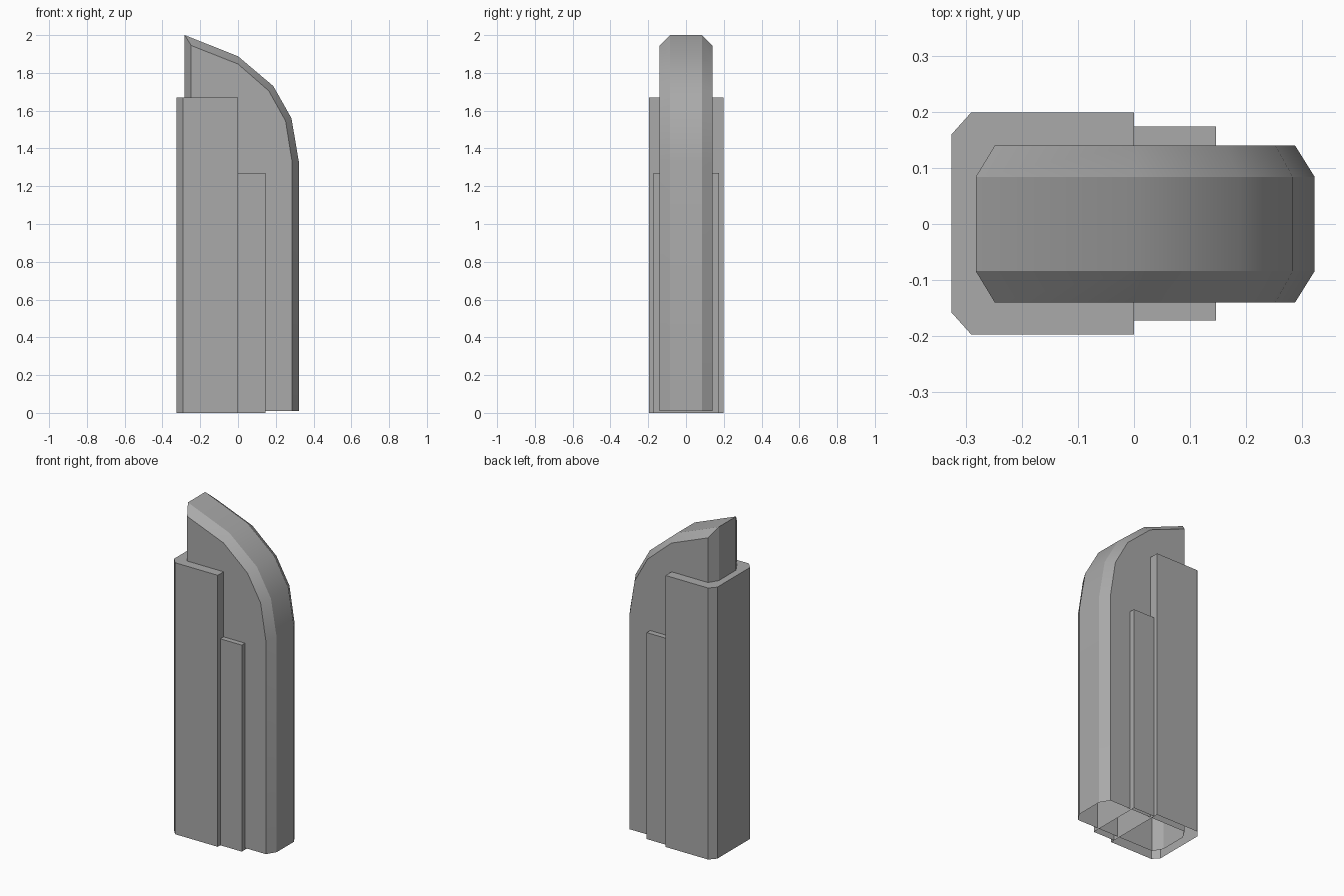
import bpy, bmesh, math

old = bpy.data.objects.get("Cube")
if old:
    bpy.data.objects.remove(old, do_unlink=True)

grey = bpy.data.materials.new("plain_grey")
grey.use_nodes = True
colour = (0.4, 0.4, 0.4, 1)
grey.diffuse_color = colour
grey.node_tree.nodes["Principled BSDF"].inputs["Base Color"].default_value = colour


def finish(name, bm):
    bmesh.ops.recalc_face_normals(bm, faces=bm.faces)
    mesh = bpy.data.meshes.new(name)
    bm.to_mesh(mesh)
    bm.free()
    mesh.materials.append(grey)
    ob = bpy.data.objects.new(name, mesh)
    bpy.context.collection.objects.link(ob)
    return ob


def open_prism(name, outline, height):
    """Walls and roof over a plan outline, open underneath."""
    bm = bmesh.new()
    low = [bm.verts.new((x, y, 0)) for x, y in outline]
    top = [bm.verts.new((x, y, height)) for x, y in outline]
    n = len(outline)
    for i in range(n):
        j = (i + 1) % n
        bm.faces.new((low[i], low[j], top[j], top[i]))
    bm.faces.new(top)
    return finish(name, bm)


# Curved tower: a wide middle band with chamfered rims, open underneath
outer = [(-0.282, 0.01), (-0.282, 2.0), (0, 1.888), (0.187, 1.73),
         (0.283, 1.56), (0.322, 1.33), (0.322, 0.01)]
inner = [(-0.248, 0.01), (-0.248, 1.945), (0, 1.847), (0.163, 1.705),
         (0.252, 1.545), (0.287, 1.325), (0.287, 0.01)]
bm = bmesh.new()
rings = [[bm.verts.new((x, y, z)) for x, z in side]
         for side, y in ((inner, -0.14), (outer, -0.084), (outer, 0.084), (inner, 0.14))]
for a, b in zip(rings, rings[1:]):
    for i in range(len(a) - 1):
        bm.faces.new((a[i], a[i + 1], b[i + 1], b[i]))
bm.faces.new(rings[0])
bm.faces.new(rings[-1])
tower = finish("curved_tower", bm)

# Large block with two chamfered corners
open_prism("large_block", [(0, -0.197), (0, 0.199), (-0.29, 0.199), (-0.325, 0.16),
                           (-0.325, -0.158), (-0.29, -0.197)], 1.67)

# Lower block beside it
open_prism("small_block", [(0, -0.172), (0.146, -0.172), (0.146, 0.174), (0, 0.174)], 1.27)

# Smooth the curve, keep the rims sharp
bpy.ops.object.select_all(action='DESELECT')
tower.select_set(True)
bpy.context.view_layer.objects.active = tower
bpy.ops.object.shade_smooth_by_angle(angle=math.radians(30))
